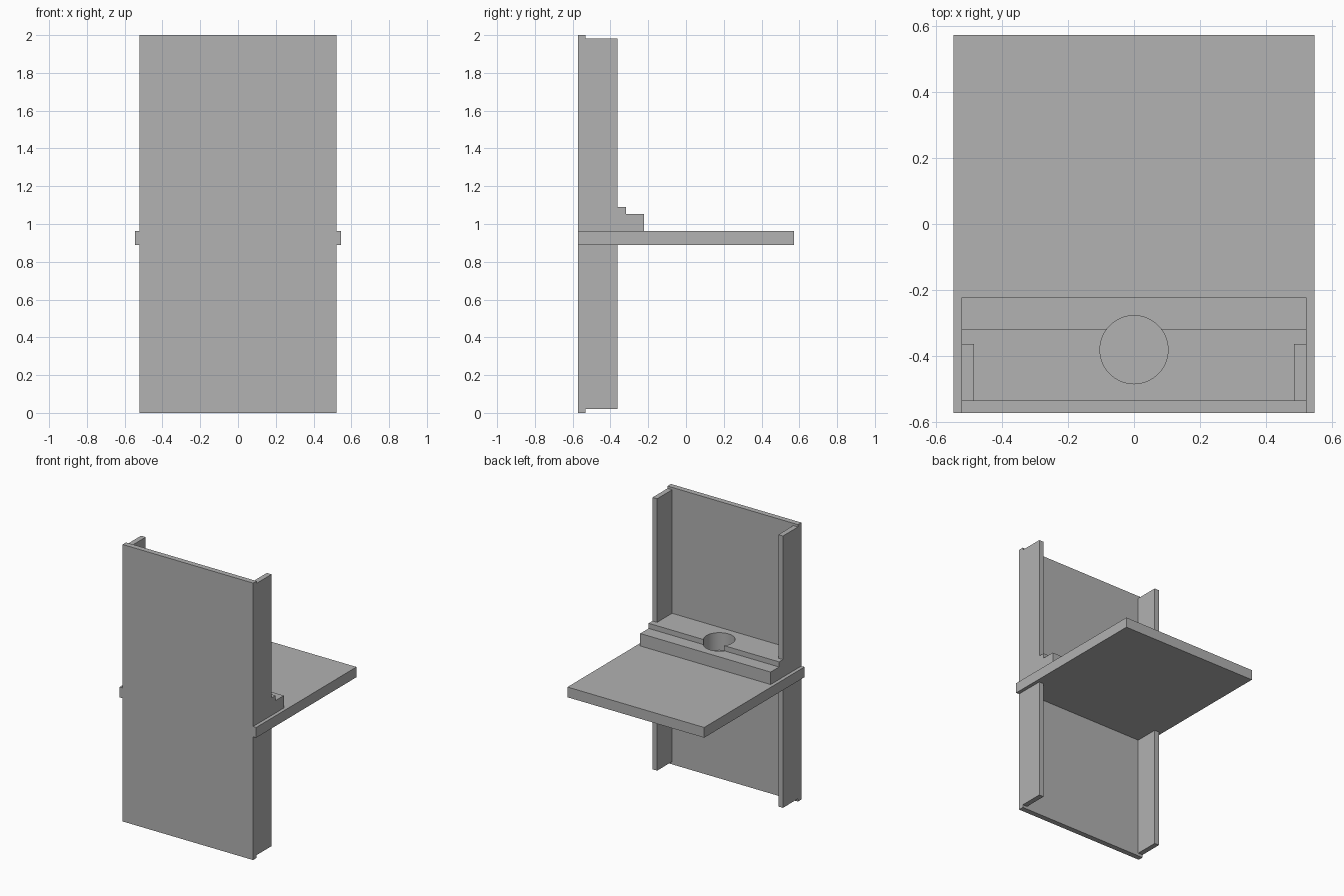
import bpy
import bmesh
import math

cube = bpy.data.objects.get("Cube")
if cube:
    bpy.data.objects.remove(cube, do_unlink=True)

grey = bpy.data.materials.new("plain_grey")
grey.use_nodes = True
colour = (0.445, 0.445, 0.445, 1)
grey.diffuse_color = colour
grey.node_tree.nodes["Principled BSDF"].inputs["Base Color"].default_value = colour

# Depth positions shared by the parts
FRONT, PANEL_BACK, RIB_BACK, BACK = -0.572, -0.533, -0.362, 0.572
HALF, RIB_IN, SHELF_HALF = 0.521, 0.484, 0.546
SHELF_LOW, SHELF_TOP = 0.89, 0.964


def prism(name, outline, low, high):
    """Extrude a plan outline upwards from low to high."""
    bm = bmesh.new()
    base = bm.faces.new([bm.verts.new((x, y, low)) for x, y in outline])
    new = bmesh.ops.extrude_face_region(bm, geom=[base])["geom"]
    top = [v for v in new if isinstance(v, bmesh.types.BMVert)]
    bmesh.ops.translate(bm, verts=top, vec=(0, 0, high - low))
    bmesh.ops.recalc_face_normals(bm, faces=bm.faces)
    mesh = bpy.data.meshes.new(name)
    bm.to_mesh(mesh)
    bm.free()
    mesh.materials.append(grey)
    obj = bpy.data.objects.new(name, mesh)
    bpy.context.collection.objects.link(obj)
    return obj


def mirrored(half):
    """Complete an outline from its +x half."""
    return half + [(-x, y) for x, y in reversed(half)]


# Upright panel
prism("front_panel", mirrored([(HALF, FRONT), (HALF, PANEL_BACK)]), 0, 2)

# Side ribs behind the panel
for side, name in ((1, "left_rib"), (-1, "right_rib")):
    prism(name, [(side * RIB_IN, PANEL_BACK), (side * HALF, PANEL_BACK),
                 (side * HALF, RIB_BACK), (side * RIB_IN, RIB_BACK)], 0.02, 1.983)

# Shelf, notched around the panel
prism("shelf", mirrored([(HALF, PANEL_BACK), (HALF, FRONT), (SHELF_HALF, FRONT),
                         (SHELF_HALF, BACK)]), SHELF_LOW, SHELF_TOP)

# Round hole cutter
bpy.ops.mesh.primitive_cylinder_add(vertices=64, radius=0.103, depth=0.4,
                                    location=(0, -0.38, 1.06))
cutter = bpy.context.object
cutter.name = "hole_cutter"
cutter.hide_render = True

# Stepped block on the shelf, notched around the ribs
for name, back, low, high in (("lower_step", -0.222, SHELF_TOP, 1.054),
                              ("upper_step", -0.318, 1.054, 1.091)):
    step = prism(name, mirrored([(RIB_IN, PANEL_BACK), (RIB_IN, RIB_BACK),
                                 (HALF, RIB_BACK), (HALF, back)]), low, high)
    cut = step.modifiers.new("round_hole", "BOOLEAN")
    cut.operation = "DIFFERENCE"
    cut.solver = "EXACT"
    cut.object = cutter
    bpy.ops.object.select_all(action="DESELECT")
    step.select_set(True)
    bpy.context.view_layer.objects.active = step
    bpy.ops.object.modifier_apply(modifier=cut.name)
    bpy.ops.object.shade_smooth_by_angle(angle=math.radians(30))

bpy.data.objects.remove(cutter, do_unlink=True)
